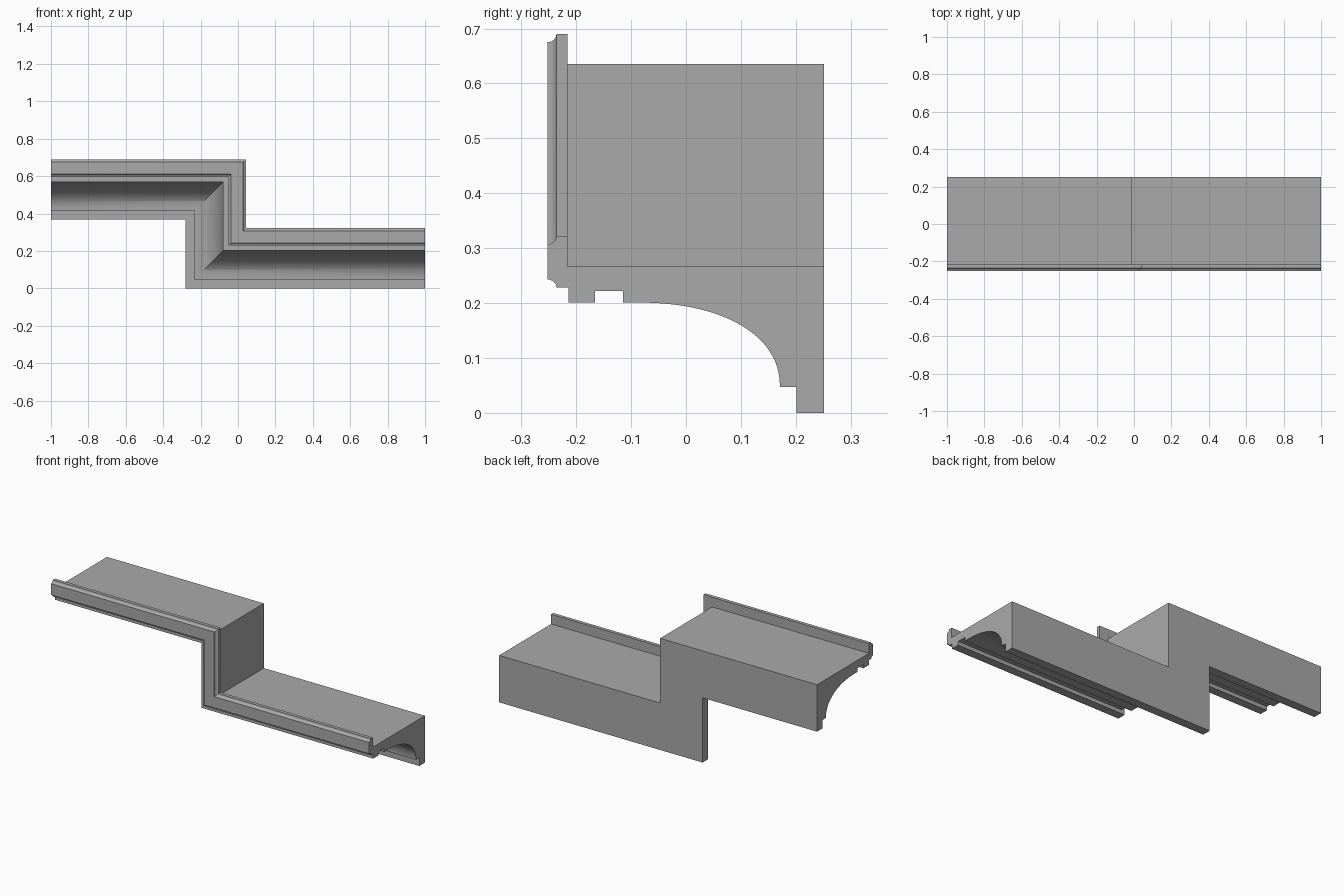
import bpy, bmesh, math

cube = bpy.data.objects.get("Cube")
if cube:
    bpy.data.objects.remove(cube, do_unlink=True)

STEP = 0.368      # rise between the two runs
SHIFT = -0.28     # x of the riser's lower edge


def arc(cy, cz, ry, rz, start, end, n, power=2.0):
    """Curved stretch of the profile, a (super)ellipse about cy, cz."""
    pts = []
    for i in range(n + 1):
        a = math.radians(start + (end - start) * i / n)
        c, s = math.cos(a), math.sin(a)
        pts.append((cy + math.copysign(abs(c) ** (2 / power), c) * ry,
                    cz + math.copysign(abs(s) ** (2 / power), s) * rz))
    return pts


# Cross-section (depth, height): foot, big cove, drip groove, front lip, ledge
profile = [(0.251, 0), (0.201, 0), (0.201, 0.047)]
profile += arc(-0.09, 0.047, 0.261, 0.154, 0, 90, 28, 2.2)
profile += [(-0.115, 0.201), (-0.115, 0.222), (-0.166, 0.222), (-0.166, 0.201),
            (-0.214, 0.201), (-0.214, 0.228)]
profile += arc(-0.252, 0.228, 0.016, 0.015, 0, 90, 6)
profile += arc(-0.252, 0.322, 0.016, 0.015, -90, 0, 6)
profile += [(-0.216, 0.322), (-0.216, 0.267), (0.251, 0.267)]

# Mitred stations along the stepped path: left end, two corners, right end
stations = [
    lambda h: (-1.0, h + STEP),
    lambda h: (h + SHIFT, h + STEP),
    lambda h: (h + SHIFT, h),
    lambda h: (1.0, h),
]

bm = bmesh.new()
rings = []
for station in stations:
    ring = []
    for y, h in profile:
        x, z = station(h)
        ring.append(bm.verts.new((x, y, z)))
    rings.append(ring)

count = len(profile)
for a, b in zip(rings, rings[1:]):
    for i in range(count):
        j = (i + 1) % count
        bm.faces.new((a[i], a[j], b[j], b[i]))
bm.faces.new(rings[0])
bm.faces.new(rings[-1])
bmesh.ops.recalc_face_normals(bm, faces=bm.faces)

mesh = bpy.data.meshes.new("stepped_cornice")
bm.to_mesh(mesh)
bm.free()
cornice = bpy.data.objects.new("stepped_cornice", mesh)
bpy.context.collection.objects.link(cornice)

# Plain grey stone
grey = (0.4, 0.4, 0.4, 1)
mat = bpy.data.materials.new("grey_stone")
mat.use_nodes = True
mat.diffuse_color = grey
mat.node_tree.nodes["Principled BSDF"].inputs["Base Color"].default_value = grey
mesh.materials.append(mat)

# Smooth coves, sharp arrises
bpy.ops.object.select_all(action="DESELECT")
cornice.select_set(True)
bpy.context.view_layer.objects.active = cornice
bpy.ops.object.shade_smooth_by_angle(angle=math.radians(30))
